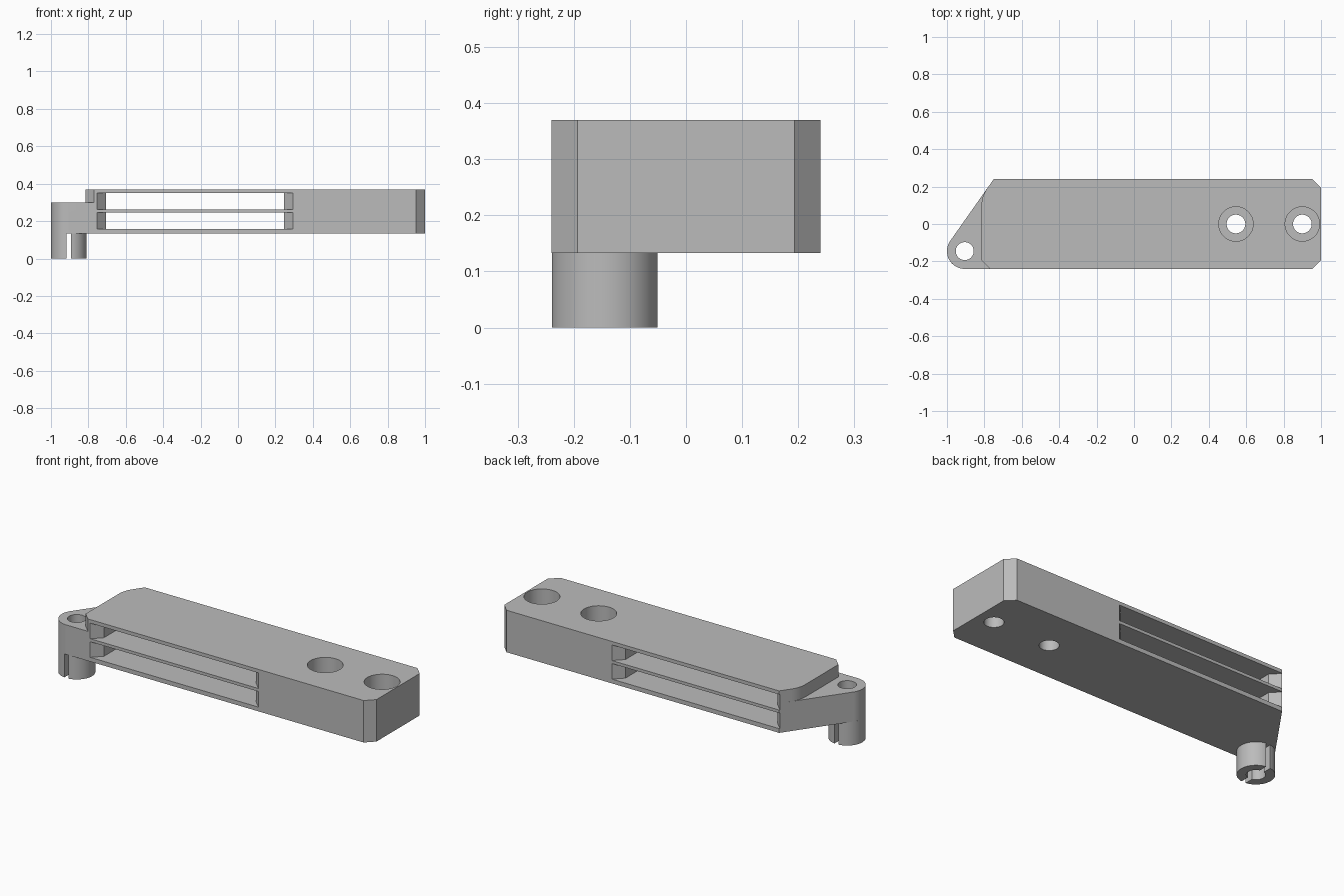
import bpy, bmesh
from math import sin, cos, pi, radians

cube = bpy.data.objects.get("Cube")
if cube:
    bpy.data.objects.remove(cube, do_unlink=True)

grey = bpy.data.materials.new("light grey")
grey.use_nodes = True
colour = (0.5, 0.5, 0.5, 1)
grey.diffuse_color = colour
grey.node_tree.nodes["Principled BSDF"].inputs["Base Color"].default_value = colour

BOTTOM, LEDGE, TOP = 0.133, 0.3, 0.37
HALF = 0.24                      # half the width
FX, FY, FR = -0.905, -0.145, 0.095   # foot centre and radius


def arc(x, y, r, a0, a1, n):
    """Points on an arc, angles in degrees, both ends included."""
    angles = [radians(a0 + (a1 - a0) * i / n) for i in range(n + 1)]
    return [(x + r * cos(a), y + r * sin(a)) for a in angles]


def circle(x, y, r, n=64):
    return arc(x, y, r, 0, 360, n)[:-1]


def prism(name, outline, z0, z1):
    """Solid with a counter-clockwise outline between two heights."""
    bm = bmesh.new()
    face = bm.faces.new([bm.verts.new((x, y, z0)) for x, y in outline])
    out = bmesh.ops.extrude_face_region(bm, geom=[face])
    top = [g for g in out["geom"] if isinstance(g, bmesh.types.BMVert)]
    bmesh.ops.translate(bm, verts=top, vec=(0, 0, z1 - z0))
    bmesh.ops.recalc_face_normals(bm, faces=bm.faces)
    mesh = bpy.data.meshes.new(name)
    bm.to_mesh(mesh)
    bm.free()
    mesh.materials.append(grey)
    ob = bpy.data.objects.new(name, mesh)
    bpy.context.collection.objects.link(ob)
    return ob


def combine(target, tool, operation):
    """Apply a boolean and remove the tool."""
    tool.hide_render = True
    mod = target.modifiers.new("boolean", "BOOLEAN")
    mod.operation, mod.solver, mod.object = operation, "EXACT", tool
    bpy.context.view_layer.objects.active = target
    bpy.ops.object.modifier_apply(modifier=mod.name)
    bpy.data.objects.remove(tool, do_unlink=True)


# Lower body with the slanted arm that wraps round the foot
right_end = [(0.953, -HALF), (1, -0.193), (1, 0.193), (0.953, HALF)]
corner = (-0.75, HALF)
body = prism("bracket_body",
             right_end + [corner] + arc(FX, FY, FR, 144.8, 270, 24),
             BOTTOM, LEDGE)

# Upper body, with a rounded corner running into the slanted side
p0, p1, p2 = (-0.787, 0.187), (-0.815, 0.148), (-0.815, 0.1)
bend = []
for i in range(9):
    t = i / 8
    bend.append(tuple((1 - t) ** 2 * a + 2 * t * (1 - t) * b + t * t * c
                      for a, b, c in zip(p0, p1, p2)))
upper = prism("upper_body",
              right_end + [corner] + bend + [(-0.815, -0.195), (-0.77, -HALF)],
              LEDGE, TOP)
combine(body, upper, "UNION")

# Two open slots, flared at both mouths
x0, x1, flare, out = -0.755, 0.295, 0.05, 0.3
mouth = HALF - flare
half = [(x0, -out), (x1, -out), (x1, -HALF), (x1 - flare, -mouth)]
left = [(x0 + flare, -mouth), (x0, -HALF)]
plan = (half + [(x, -y) for x, y in reversed(half)]
        + [(x, -y) for x, y in reversed(left)] + left)
for z0, z1 in ((0.157, 0.245), (0.262, 0.35)):
    combine(body, prism("slot_cutter", plan, z0, z1), "DIFFERENCE")

# Counterbored screw holes
for x in (0.545, 0.9):
    combine(body, prism("bore_cutter", circle(x, 0, 0.092), 0.25, 0.5), "DIFFERENCE")
    combine(body, prism("screw_cutter", circle(x, 0, 0.05), 0, 0.5), "DIFFERENCE")

# Split hollow foot
foot = prism("split_foot", circle(FX, FY, FR), 0, BOTTOM)
w = 0.013
slit = [(FX - w, -0.4), (FX + w, -0.4), (FX + w, 0.1), (FX - w, 0.1)]
combine(foot, prism("slit_cutter", slit, -0.1, 0.2), "DIFFERENCE")
for part in (body, foot):
    combine(part, prism("pin_cutter", circle(FX, FY, 0.048), -0.1, 0.5), "DIFFERENCE")

# Smooth curves, crisp edges
for part in (body, foot):
    bpy.ops.object.select_all(action="DESELECT")
    part.select_set(True)
    bpy.context.view_layer.objects.active = part
    bpy.ops.object.shade_smooth_by_angle(angle=radians(30))
    weighted = part.modifiers.new("weighted normals", "WEIGHTED_NORMAL")
    weighted.keep_sharp = True
